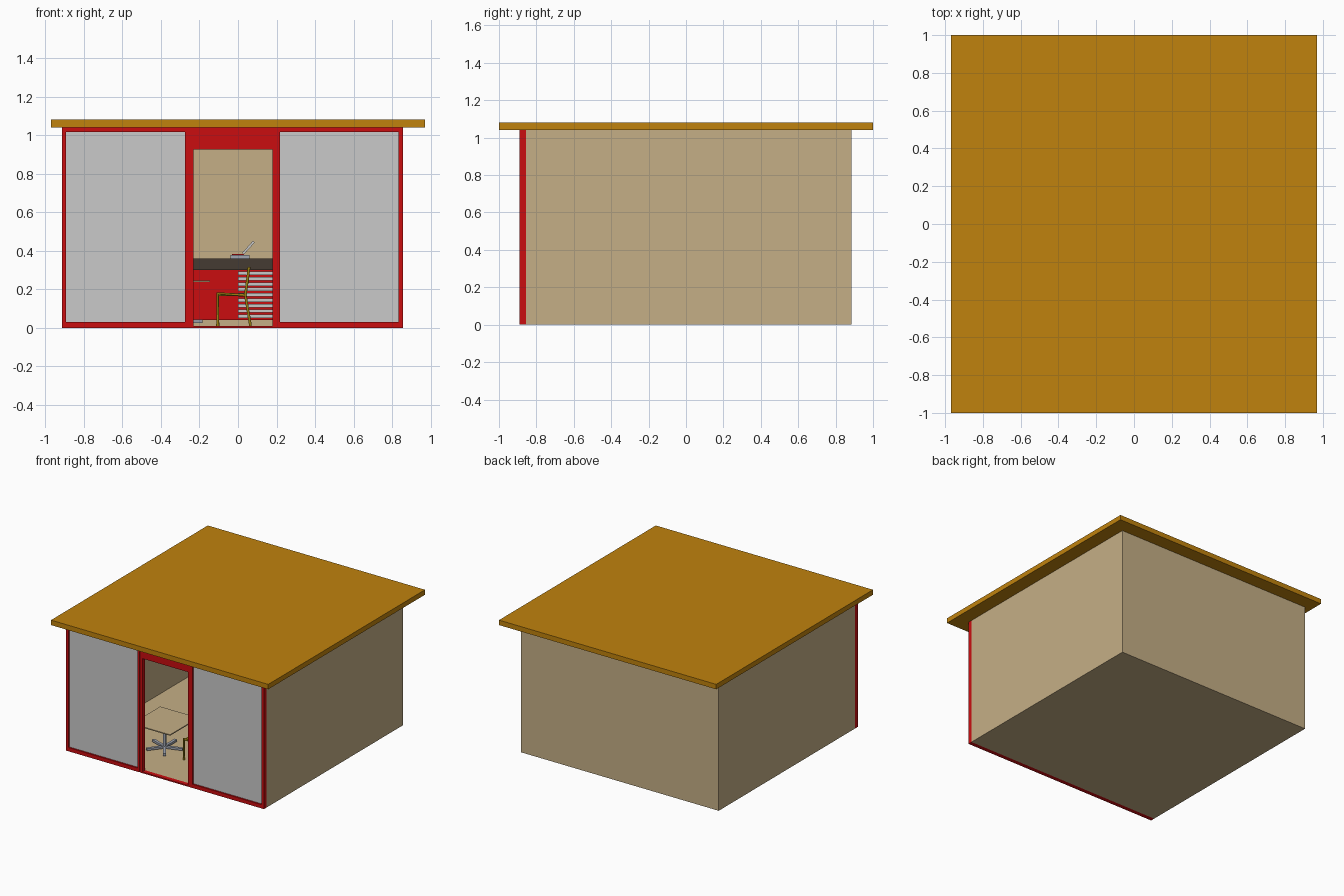
import bpy, bmesh, math
from mathutils import Vector

if "Cube" in bpy.data.objects:
    bpy.data.objects.remove(bpy.data.objects["Cube"])


def mat(name, rgb):
    m = bpy.data.materials.new(name)
    m.diffuse_color = (*rgb, 1)
    m.use_nodes = True
    m.node_tree.nodes["Principled BSDF"].inputs["Base Color"].default_value = m.diffuse_color
    return m


OCHRE = mat("roof ochre", (0.53, 0.225, 0.004))
BEIGE = mat("wall beige", (0.56, 0.43, 0.24))
RED = mat("frame red", (0.59, 0.004, 0.005))
GLASS = mat("pane grey", (0.59, 0.59, 0.59))
DARK = mat("counter dark brown", (0.06, 0.043, 0.032))
STEEL = mat("steel", (0.36, 0.39, 0.45))
BRASS = mat("brass", (0.32, 0.21, 0.006))


def finish(name, bm, material):
    bmesh.ops.recalc_face_normals(bm, faces=bm.faces)
    me = bpy.data.meshes.new(name)
    bm.to_mesh(me)
    bm.free()
    me.materials.append(material)
    ob = bpy.data.objects.new(name, me)
    bpy.context.collection.objects.link(ob)
    return ob


def box(name, x, y, z, material):
    """Box from (low, high) ranges on each axis."""
    bm = bmesh.new()
    bmesh.ops.create_cube(bm, size=1)
    for v in bm.verts:
        v.co = [r[0] if c < 0 else r[1] for c, r in zip(v.co, (x, y, z))]
    return finish(name, bm, material)


def prism(name, outline, z0, z1, material):
    """Plan outline extruded upwards."""
    bm = bmesh.new()
    f = bm.faces.new([bm.verts.new((x, y, z0)) for x, y in outline])
    r = bmesh.ops.extrude_face_region(bm, geom=[f])
    for v in r["geom"]:
        if isinstance(v, bmesh.types.BMVert):
            v.co.z = z1
    return finish(name, bm, material)


def tube(name, points, radius, material):
    cu = bpy.data.curves.new(name, "CURVE")
    cu.dimensions = "3D"
    cu.bevel_depth = radius
    cu.bevel_resolution = 1
    cu.use_fill_caps = True
    sp = cu.splines.new("POLY")
    sp.points.add(len(points) - 1)
    for p, co in zip(sp.points, points):
        p.co = (*co, 1)
    cu.materials.append(material)
    ob = bpy.data.objects.new(name, cu)
    bpy.context.collection.objects.link(ob)
    return ob


# Shell: roof slab, floor and three walls
XL, XR, YF, YM, YB, H = -0.912, 0.855, -0.89, -0.855, 0.885, 1.04
T = 0.012
box("roof", (-0.97, 0.97), (-1, 1), (H, 1.08), OCHRE)
box("floor", (XL, XR), (YM, YB), (0, 0.01), BEIGE)
box("left_wall", (XL, XL + T), (YM, YB), (0, H), BEIGE)
box("right_wall", (XR - T, XR), (YM, YB), (0, H), BEIGE)
box("back_wall", (XL + T, XR - T), (YB - T, YB), (0, H), BEIGE)

# Red front frame: outer posts, rails and door surround
FY = (YF, YM)
box("left_post", (XL, -0.893), FY, (0, H), RED)
box("right_post", (0.834, XR), FY, (0, H), RED)
box("door_post_left", (-0.275, -0.258), FY, (0, H), RED)
box("door_jamb_left", (-0.254, -0.232), FY, (0, H), RED)
box("door_jamb_gap", (-0.258, -0.254), (YF + 0.006, YM), (0, H), RED)
box("door_post_right", (0.178, 0.218), FY, (0, H), RED)
box("door_header", (-0.232, 0.178), FY, (0.925, H), RED)
box("door_threshold", (-0.232, 0.178), FY, (0, 0.01), RED)
for side, a, b in (("left", -0.893, -0.275), ("right", 0.218, 0.834)):
    box(side + "_bottom_rail", (a, b), FY, (0, 0.03), RED)
    box(side + "_top_rail", (a, b), FY, (1.015, H), RED)
    box(side + "_pane", (a, b), (-0.877, -0.869), (0.03, 1.015), GLASS)

# Reception counter with a rounded left end
def rounded(grow):
    cx, cy, r = -0.40, 0.22, 0.15 + grow
    arc = [(cx + r * math.cos(a), cy + r * math.sin(a))
           for a in (math.pi * (0.5 + i / 12) for i in range(13))]
    return arc + [(0.32, cy - r), (0.32, cy + r)]


prism("counter_body", rounded(-0.01), 0.04, 0.30, RED)
prism("counter_top", rounded(0), 0.30, 0.36, DARK)
for i in range(9):
    z = 0.05 + i * 0.028
    box(f"counter_slat_{i + 1}", (0.0, 0.31), (0.07, 0.08), (z, z + 0.018), GLASS)

# Laptop on the counter
box("laptop_base", (-0.04, 0.06), (0.13, 0.24), (0.36, 0.378), STEEL)
box("laptop_keys", (-0.03, 0.03), (0.14, 0.23), (0.378, 0.382), RED)
screen = box("laptop_screen", (0, 0.085), (0.13, 0.24), (0, 0.012), GLASS)
screen.location = (0.03, 0, 0.38)
screen.rotation_euler.y = -math.radians(48)

# Pedestal table with a star base
TX, TY = -0.32, -0.48
box("table_top", (-0.485, -0.145), (-0.66, -0.30), (0.237, 0.245), BEIGE)
tube("table_column", [(TX, TY, 0.03), (TX, TY, 0.237)], 0.014, STEEL)
for i in range(5):
    leg = box(f"table_foot_{i + 1}", (0, 0.14), (-0.011, 0.011), (0.025, 0.042), STEEL)
    leg.location = (TX, TY, 0)
    leg.rotation_euler.z = i * math.tau / 5 + 0.3

# Brass tube chair facing the table
for n, y in (("front", -0.54), ("rear", -0.40)):
    tube(f"chair_{n}_leg", [(-0.105, y, 0.01), (-0.105, y, 0.178),
                            (0.045, y, 0.168)], 0.008, BRASS)
    tube(f"chair_{n}_back_leg", [(0.065, y, 0.01), (0.038, y, 0.17),
                                 (0.058, y, 0.315)], 0.008, BRASS)
box("chair_seat", (-0.10, 0.04), (-0.54, -0.40), (0.166, 0.178), BRASS)
box("chair_back", (0.046, 0.056), (-0.54, -0.40), (0.23, 0.31), BRASS)
